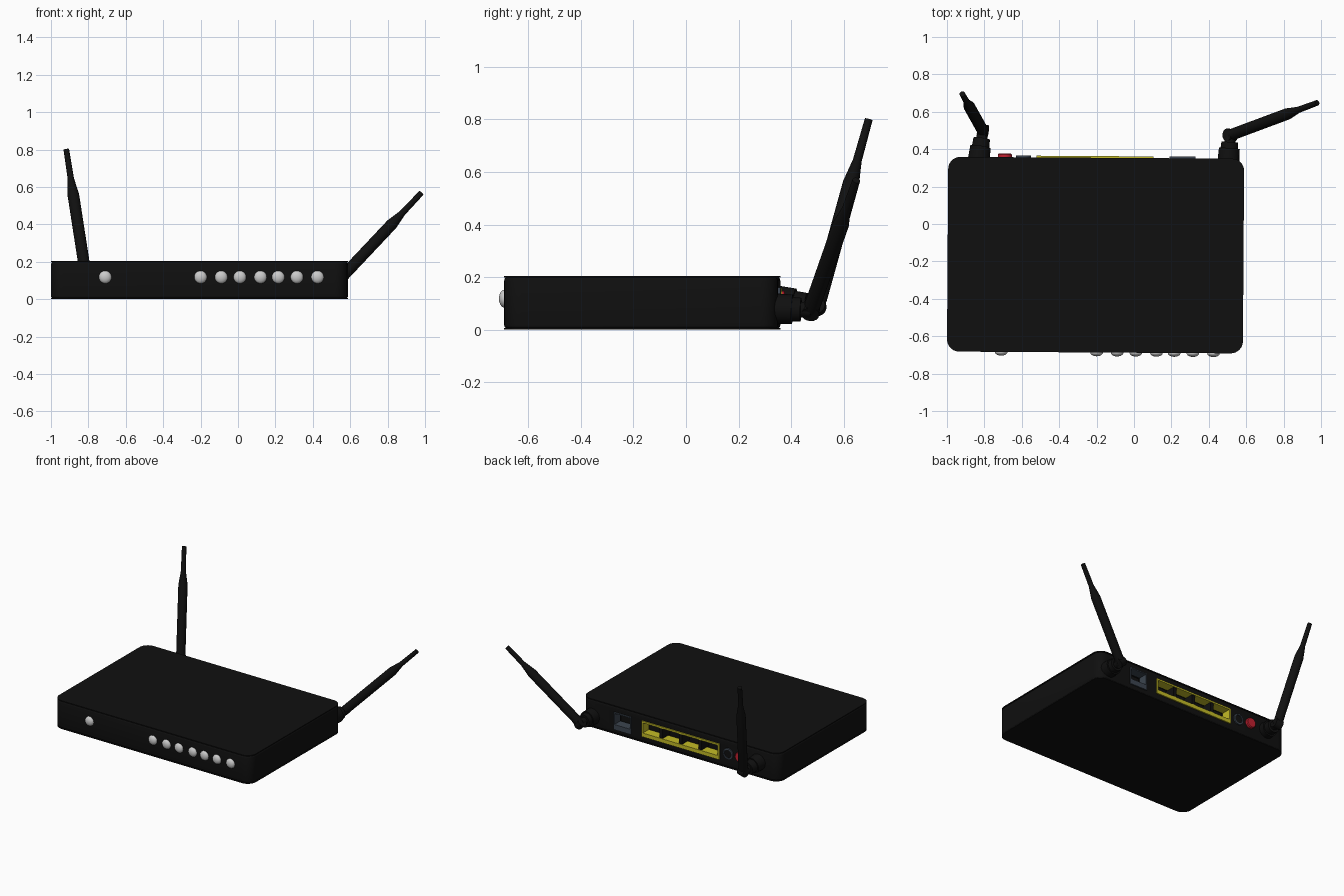
import bpy, bmesh, math
from mathutils import Vector, Matrix

if "Cube" in bpy.data.objects:
    bpy.data.objects.remove(bpy.data.objects["Cube"])

TILT = -0.0064  # the case sits very slightly turned


def material(name, rgb):
    m = bpy.data.materials.new(name)
    m.diffuse_color = (*rgb, 1)
    m.use_nodes = True
    m.node_tree.nodes["Principled BSDF"].inputs["Base Color"].default_value = m.diffuse_color
    return m


BLACK = material("black_plastic", (0.005, 0.005, 0.005))
SLATE = material("slate", (0.045, 0.06, 0.08))
YELLOW = material("yellow", (0.55, 0.5, 0.02))
RED = material("red", (0.55, 0.015, 0.03))
LAMP = material("lamp_grey", (0.6, 0.6, 0.58))


def back(x):
    return 0.354 + TILT * (x + 0.2)


def front(x):
    return -0.687 + TILT * (x + 0.2)


def finish(name, bm, mat, smooth=True):
    bmesh.ops.recalc_face_normals(bm, faces=bm.faces)
    me = bpy.data.meshes.new(name)
    bm.to_mesh(me)
    bm.free()
    ob = bpy.data.objects.new(name, me)
    bpy.context.collection.objects.link(ob)
    if mat:
        me.materials.append(mat)
    if smooth:
        bpy.ops.object.select_all(action='DESELECT')
        ob.select_set(True)
        bpy.context.view_layer.objects.active = ob
        bpy.ops.object.shade_smooth_by_angle(angle=math.radians(35))
    return ob


def slab(name, z0, z1, edge):
    """Rounded-corner plate following the case outline."""
    bm = bmesh.new()
    corners = [(-1.0, front(-1)), (0.582, front(0.582)), (0.589, back(0.589)), (-0.993, back(-1))]
    f = bm.faces.new([bm.verts.new((x, y, z0)) for x, y in corners])
    new = bmesh.ops.extrude_face_region(bm, geom=[f])["geom"]
    bmesh.ops.translate(bm, vec=(0, 0, z1 - z0), verts=[v for v in new if isinstance(v, bmesh.types.BMVert)])
    up = [e for e in bm.edges if abs(e.verts[0].co.z - e.verts[1].co.z) > 1e-5]
    bmesh.ops.bevel(bm, geom=up, offset=0.065, segments=8, profile=0.5, affect='EDGES')
    if edge:
        rim = [e for e in bm.edges if abs(e.verts[0].co.z - e.verts[1].co.z) < 1e-5]
        bmesh.ops.bevel(bm, geom=rim, offset=edge, segments=3, profile=0.5, affect='EDGES')
    return finish(name, bm, BLACK)


def box(name, x, y, z, mat):
    """Box from (min, max) pairs; y is measured out from the back face."""
    bm = bmesh.new()
    bmesh.ops.create_cube(bm, size=1)
    for v in bm.verts:
        px = x[0] if v.co.x < 0 else x[1]
        py = y[0] if v.co.y < 0 else y[1]
        v.co = (px, back(px) + py, z[0] if v.co.z < 0 else z[1])
    return finish(name, bm, mat, False)


def lathe(name, profile, base, axis, mat, steps=20):
    """Spin (radius, distance) points around an axis."""
    bm = bmesh.new()
    pts = [(0, profile[0][1])] + profile + [(0, profile[-1][1])]
    vs = [bm.verts.new((r, 0, t)) for r, t in pts]
    es = [bm.edges.new(p) for p in zip(vs, vs[1:])]
    bmesh.ops.spin(bm, geom=vs + es, cent=(0, 0, 0), axis=(0, 0, 1), angle=math.tau, steps=steps)
    bmesh.ops.remove_doubles(bm, verts=bm.verts, dist=1e-5)
    rot = Vector((0, 0, 1)).rotation_difference(Vector(axis)).to_matrix().to_4x4()
    bm.transform(Matrix.Translation(base) @ rot)
    return finish(name, bm, mat)


# case with thin top and bottom skins
case = slab("case", 0.004, 0.2, 0.013)
slab("top_skin", 0.198, 0.205, 0)
slab("bottom_skin", 0.0, 0.006, 0)


def socket(name, x, z, rail, sill, mat):
    """Recess cut in the case, with a coloured frame around it."""
    cut = box(name + "_cutter", x, (-0.08, 0.1), z, BLACK)
    cut.hide_render = True
    cut.hide_viewport = True
    mod = case.modifiers.new(name, 'BOOLEAN')
    mod.object = cut
    mod.solver = 'EXACT'
    y = (-0.06, 0.009)
    box(name + "_sill", x, y, (z[0], z[0] + sill), mat)
    box(name + "_top", x, y, (z[1] - rail, z[1]), mat)
    box(name + "_side_a", (x[0], x[0] + rail), y, (z[0] + sill, z[1] - rail), mat)
    box(name + "_side_b", (x[1] - rail, x[1]), y, (z[0] + sill, z[1] - rail), mat)


# back sockets and the dividers between the network ports
socket("network_bank", (-0.52, 0.105), (0.045, 0.158), 0.012, 0.028, YELLOW)
socket("line_port", (0.19, 0.33), (0.035, 0.16), 0.008, 0.038, SLATE)
for i in range(1, 4):
    x = -0.52 + i * 0.625 / 4
    box("port_divider", (x - 0.012, x + 0.012), (-0.08, 0.004), (0.073, 0.146), BLACK)

# power jack and red button
x = -0.59
lathe("power_jack", [(0.03, -0.01), (0.04, -0.01), (0.04, 0.009), (0.03, 0.009), (0.03, 0.002)],
      (x, back(x), 0.105), (0, 1, 0), SLATE, 24)
lathe("jack_hole", [(0.029, -0.01), (0.029, 0.004)], (x, back(x), 0.105), (0, 1, 0), BLACK, 24)
x = -0.69
lathe("red_button", [(0.037, -0.01), (0.037, 0.015), (0.032, 0.02)], (x, back(x), 0.11), (0, 1, 0), RED, 24)

# front lamps
for x in (-0.71, -0.2, -0.09, 0.01, 0.12, 0.215, 0.315, 0.425):
    bm = bmesh.new()
    bmesh.ops.create_uvsphere(bm, u_segments=20, v_segments=12, radius=0.034)
    bm.transform(Matrix.Translation((x, front(x), 0.118)) @ Matrix.Diagonal((1, 0.6, 1, 1)))
    finish("front_lamp", bm, LAMP)


def antenna(side, x, z, pivot, tip):
    start = Vector((x, back(x) - 0.01, z))
    pivot, tip = Vector(pivot), Vector(tip)
    out = pivot - start
    n = out.length
    # stepped screw collar, hinge, then the tapering rod
    lathe(side + "_collar", [(0.058, 0), (0.056, 0.065), (0.047, 0.065), (0.045, n * 0.72),
                             (0.03, n * 0.72), (0.03, n)], start, out, BLACK, 16)
    rod = tip - pivot
    pin = rod.cross(out).normalized()
    lathe(side + "_hinge", [(0.034, -0.026), (0.034, 0.026)], pivot, pin, BLACK, 16)
    k = rod.length
    lathe(side + "_rod", [(0.026, -0.02), (0.031, 0.03), (0.031, 0.66 * k), (0.017, 0.78 * k), (0.015, k)],
          pivot, rod, BLACK, 16)


antenna("left_antenna", -0.83, 0.11, (-0.808, 0.498, 0.09), (-0.918, 0.695, 0.8))
antenna("right_antenna", 0.505, 0.08, (0.515, 0.475, 0.075), (0.98, 0.648, 0.568))
